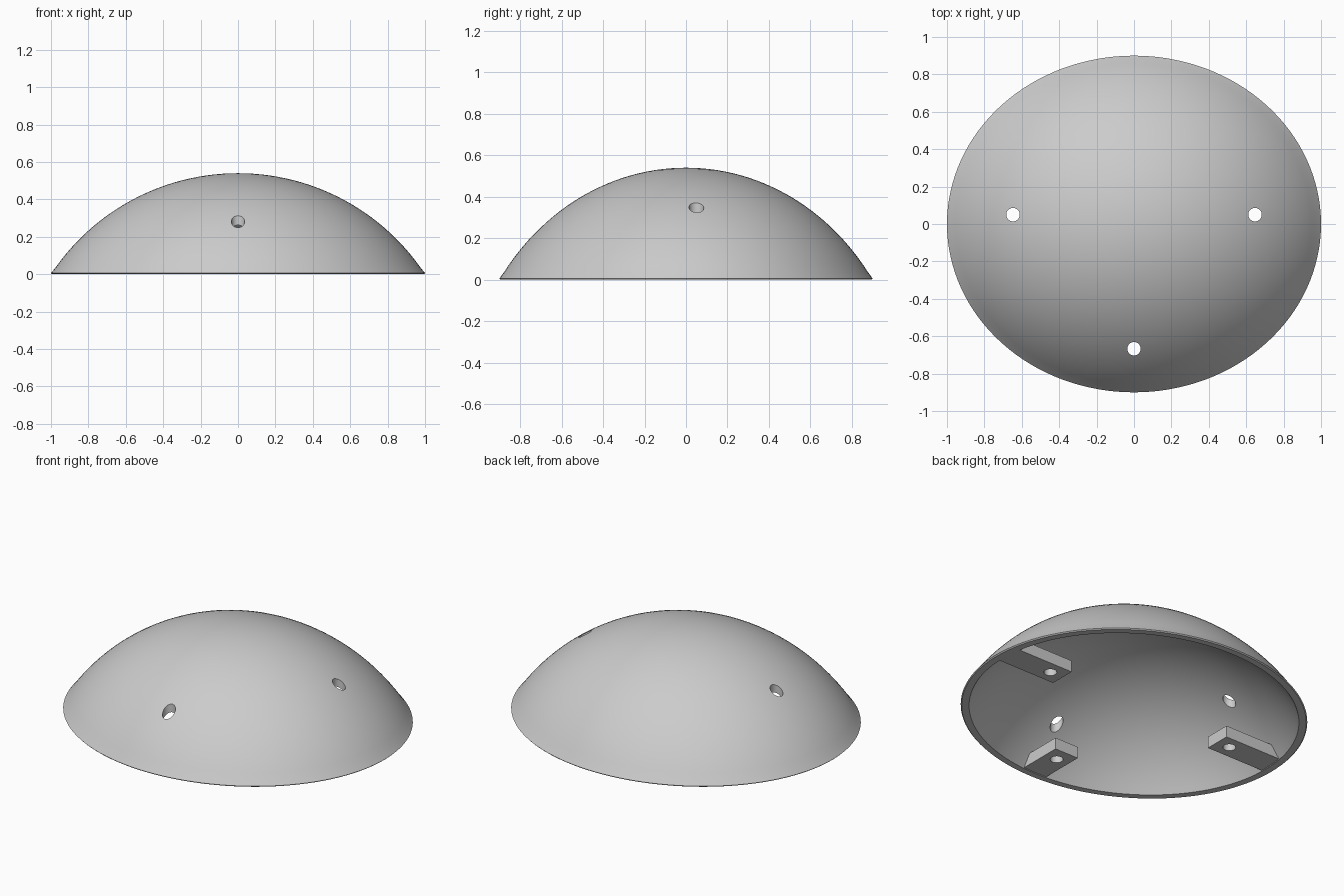
import bpy, bmesh, math
from mathutils import Matrix

cube = bpy.data.objects.get("Cube")
if cube:
    bpy.data.objects.remove(cube, do_unlink=True)

GREY = (0.6, 0.6, 0.6, 1)
DEPTH = 0.9        # front-to-back ratio of the oval
RISE = 0.54
RADIUS = (1 + RISE ** 2) / (2 * RISE)
DROP = RADIUS - RISE
WALL = 0.04
HOLE = 0.036

mat = bpy.data.materials.new("light_grey")
mat.use_nodes = True
mat.diffuse_color = GREY
mat.node_tree.nodes["Principled BSDF"].inputs["Base Color"].default_value = GREY


def make_object(name, bm):
    bmesh.ops.recalc_face_normals(bm, faces=bm.faces[:])
    mesh = bpy.data.meshes.new(name)
    bm.to_mesh(mesh)
    bm.free()
    mesh.materials.append(mat)
    obj = bpy.data.objects.new(name, mesh)
    bpy.context.collection.objects.link(obj)
    return obj


def select_only(obj):
    bpy.ops.object.select_all(action='DESELECT')
    obj.select_set(True)
    bpy.context.view_layer.objects.active = obj


def arc(radius, steps=28):
    """Cap profile from the apex down to the base plane."""
    end = math.acos(DROP / radius)
    return [(radius * math.sin(end * i / steps),
             radius * math.cos(end * i / steps) - DROP) for i in range(steps + 1)]


def dome_shell(segments=128):
    """Lathe the outer cap, the small rim edge and the inner cap."""
    outer, inner = arc(RADIUS), arc(RADIUS - WALL)
    lip_out, lip_in = outer[-1][0], inner[-1][0]
    rim = [(lip_out, 0.006), (lip_out - 0.006, 0), (lip_in + 0.006, 0)]
    profile = outer[:-1] + rim + inner[::-1]
    bm = bmesh.new()
    rings = []
    for r, z in profile:
        if r < 1e-6:
            rings.append([bm.verts.new((0, 0, z))])
        else:
            angles = [math.tau * i / segments for i in range(segments)]
            rings.append([bm.verts.new((r * math.cos(a), DEPTH * r * math.sin(a), z))
                          for a in angles])
    for a, b in zip(rings, rings[1:]):
        for i in range(segments):
            j = (i + 1) % segments
            corners = [a[i % len(a)], a[j % len(a)], b[j % len(b)], b[i % len(b)]]
            bm.faces.new(list(dict.fromkeys(corners)))
    return make_object("dome_shell", bm)


def tab(name, spot, turn, inner, low, high):
    """Mounting tab running from its free end out into the sloping wall."""
    bm = bmesh.new()
    bmesh.ops.create_cube(bm, size=1)
    for v in bm.verts:
        top = v.co.z > 0
        v.co.x = (high if top else low) if v.co.x > 0 else inner
        v.co.y = math.copysign(0.08, v.co.y)
        v.co.z = 0.075 if top else 0.004
    bmesh.ops.rotate(bm, verts=bm.verts[:], matrix=Matrix.Rotation(turn, 3, 'Z'))
    if abs(spot[0]) > 0.1:
        bmesh.ops.translate(bm, verts=bm.verts[:], vec=(0, spot[1], 0))
    return make_object(name, bm)


def drill(obj, cutter):
    mod = obj.modifiers.new("screw_holes", 'BOOLEAN')
    mod.operation = 'DIFFERENCE'
    mod.solver = 'EXACT'
    mod.object = cutter
    select_only(obj)
    bpy.ops.object.modifier_apply(modifier=mod.name)
    bpy.ops.object.shade_smooth_by_angle(angle=math.radians(35))


# Screw positions with the direction of each tab and its reach
SPOTS = {
    "left_tab": ((0.647, 0.05), 0, 0.56, 0.97, 0.93),
    "right_tab": ((-0.647, 0.05), math.pi, 0.56, 0.97, 0.93),
    "front_tab": ((0, -0.667), -math.pi / 2, 0.58, 0.875, 0.83),
}

# One cutter carries all the vertical screw holes
bm = bmesh.new()
for spec in SPOTS.values():
    x, y = spec[0]
    bmesh.ops.create_cone(bm, cap_ends=True, segments=32, radius1=HOLE, radius2=HOLE,
                          depth=2, matrix=Matrix.Translation((x, y, 0)))
cutter = make_object("hole_cutter", bm)
cutter.hide_render = True

drill(dome_shell(), cutter)
for name, spec in SPOTS.items():
    drill(tab(name, *spec), cutter)

bpy.data.objects.remove(cutter, do_unlink=True)
